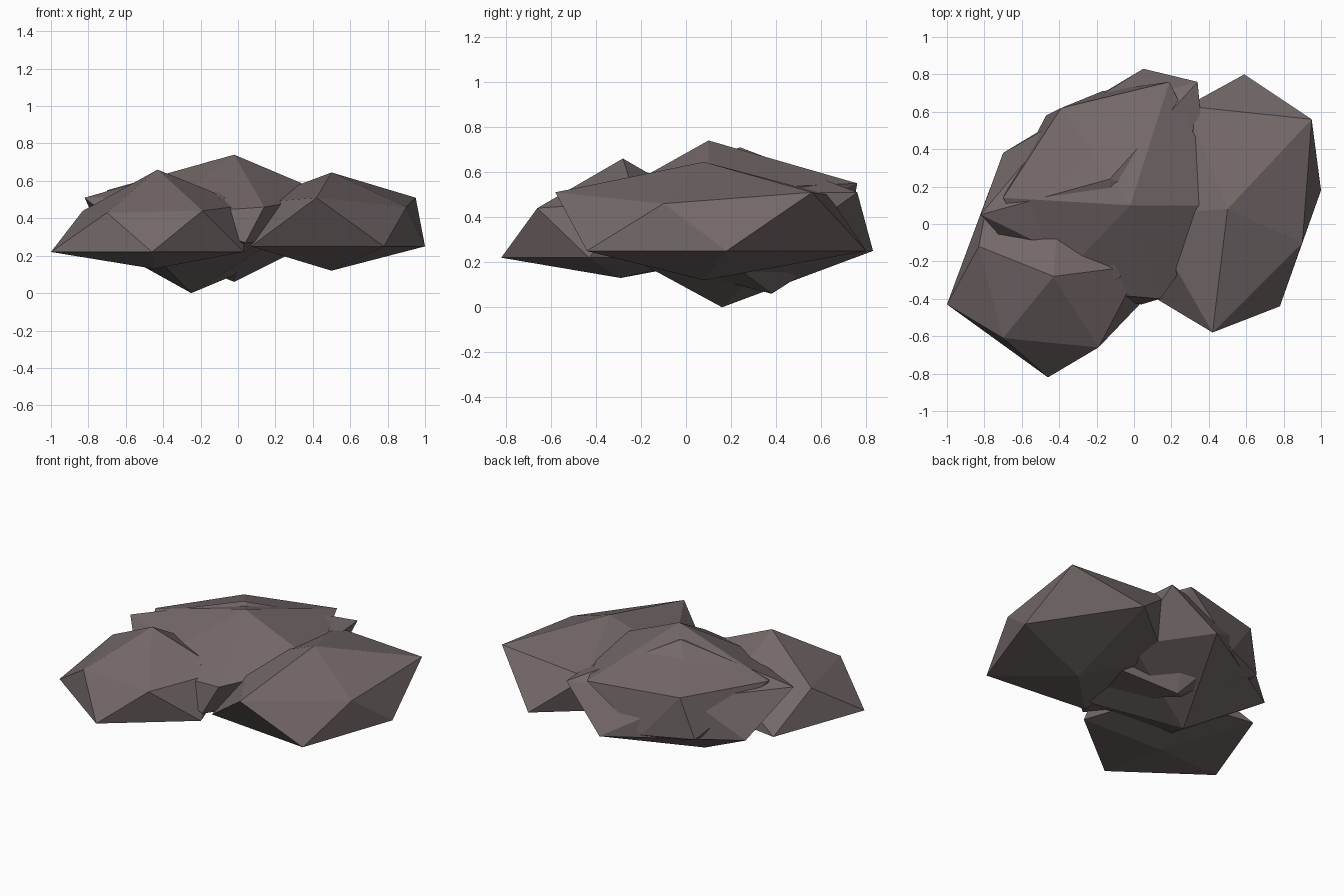
import bpy
import bmesh

# Remove the default object
default_cube = bpy.data.objects.get("Cube")
if default_cube is not None:
    bpy.data.objects.remove(default_cube, do_unlink=True)

# One stone colour shared by every boulder
stone = bpy.data.materials.new("warm_grey_stone")
stone.use_nodes = True
stone_colour = (.175, .14, .14, 1)
stone.diffuse_color = stone_colour
principled = stone.node_tree.nodes["Principled BSDF"]
principled.inputs["Base Color"].default_value = stone_colour
principled.inputs["Roughness"].default_value = 1


def ring(outline, height):
    """Lift a plan outline to a level height."""
    return [(x, y, height) for x, y in outline]


def boulder(name, peak, base, upper_ring, lower_ring):
    """Make a faceted boulder: peak, two irregular rings and a base point."""
    mesh_builder = bmesh.new()
    for point in [peak, *upper_ring, *lower_ring, base]:
        mesh_builder.verts.new(point)
    hull = bmesh.ops.convex_hull(mesh_builder, input=mesh_builder.verts)
    unused = [item for item in hull["geom_interior"]
              if isinstance(item, bmesh.types.BMVert)]
    bmesh.ops.delete(mesh_builder, geom=unused, context="VERTS")
    bmesh.ops.recalc_face_normals(mesh_builder, faces=mesh_builder.faces)

    mesh = bpy.data.meshes.new(name)
    mesh_builder.to_mesh(mesh)
    mesh_builder.free()
    mesh.materials.append(stone)
    rock = bpy.data.objects.new(name, mesh)
    bpy.context.scene.collection.objects.link(rock)
    return rock


# Long boulder on the left
boulder(
    "left_boulder",
    peak=(.5, .08, .645),
    base=(.5, .08, .12),
    upper_ring=[(.42, -.58, .51), (.9, -.1, .46), (.95, .56, .51),
                (.28, .63, .5), (.06, .05, .48)],
    lower_ring=ring([(.78, -.44), (1, .18), (.59, .8),
                     (.1, .4), (.07, -.37)], .25),
)

# Boulder at the front right
boulder(
    "front_right_boulder",
    peak=(-.43, -.28, .66),
    base=(-.45, -.29, .13),
    upper_ring=[(-.7, -.61, .43), (-.19, -.66, .44), (.04, -.22, .47),
                (-.4, .1, .44), (-.83, -.12, .44)],
    lower_ring=ring([(-1, -.43), (-.46, -.82), (.03, -.43),
                     (-.15, .1), (-.77, .19)], .22),
)

# Central boulder with the highest peak
boulder(
    "central_boulder",
    peak=(-.02, .1, .74),
    base=(-.02, .38, .06),
    upper_ring=[(.19, .76, .55), (-.39, .62, .54), (-.7, .14, .55),
                (-.45, -.35, .42), (.14, -.4, .46), (.5, .1, .52)],
    lower_ring=ring([(-.17, .71), (-.47, .58), (-.55, 0),
                     (.04, -.43), (.4, .1)], .27),
)

# Broad boulder at the back, with its base touching the ground
boulder(
    "back_boulder",
    peak=(-.13, .24, .71),
    base=(-.25, .16, 0),
    upper_ring=ring([(.34, .76), (-.4, .55), (-.82, .05),
                     (-.1, -.3), (.4, .1)], .51),
    lower_ring=ring([(.05, .83), (-.7, .38), (-.5, -.3),
                     (.15, -.3), (.35, .4)], .25),
)
